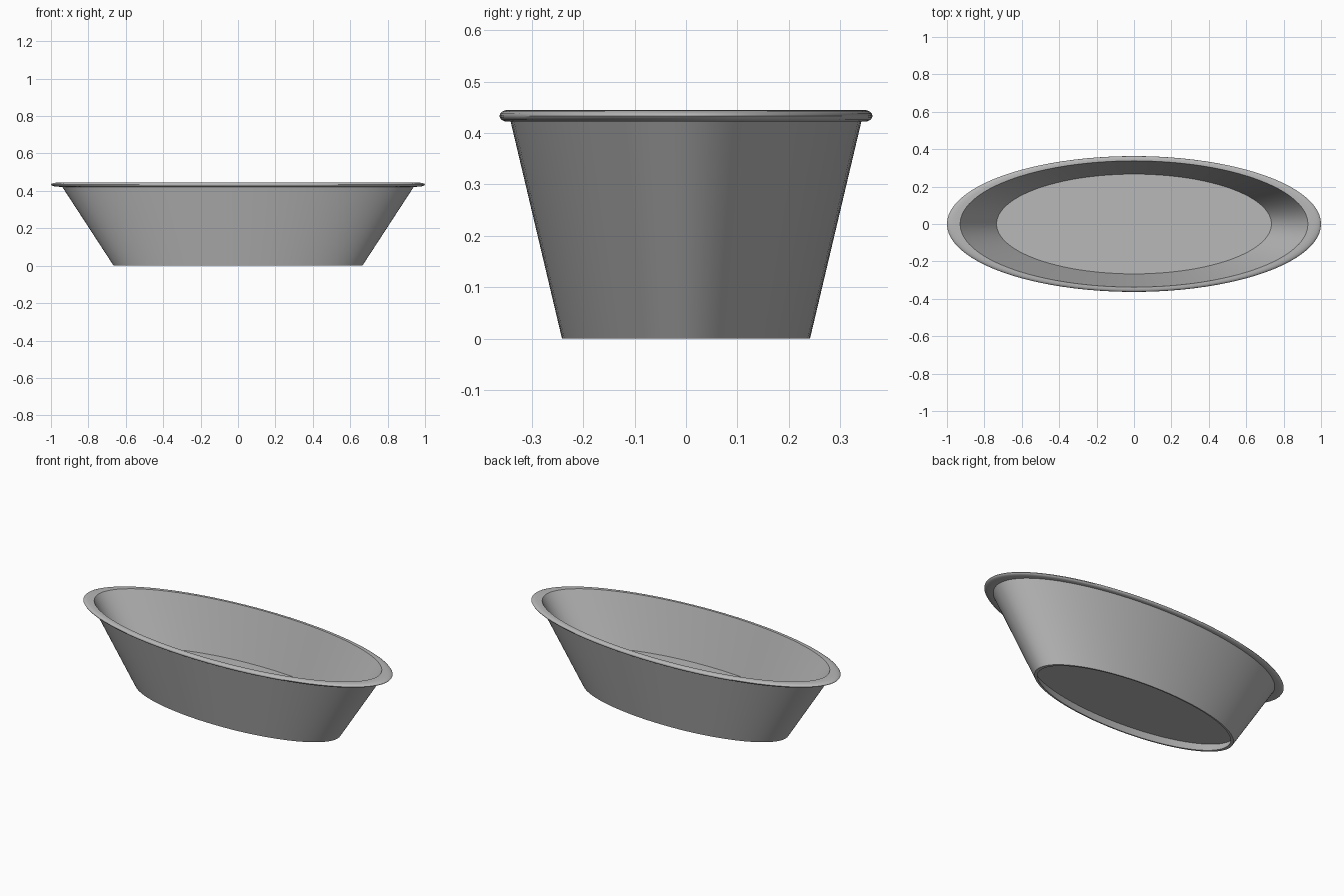
import bpy
import math

cube = bpy.data.objects.get("Cube")
if cube:
    bpy.data.objects.remove(cube, do_unlink=True)

SEGMENTS = 96
SQUASH = 0.363      # depth of the oval relative to its width

grey = bpy.data.materials.new("plain grey")
grey.use_nodes = True
colour = (0.48, 0.48, 0.48, 1)
grey.diffuse_color = colour
grey.node_tree.nodes["Principled BSDF"].inputs["Base Color"].default_value = colour


def oval_lathe(name, profile, closed=False):
    """Turn a (radius, height) profile into an oval body; open ends get caps."""
    verts, faces = [], []
    for r, z in profile:
        for i in range(SEGMENTS):
            a = math.tau * i / SEGMENTS
            verts.append((r * math.cos(a), r * SQUASH * math.sin(a), z))
    n = len(profile)
    for k in range(n if closed else n - 1):
        low, high = k * SEGMENTS, (k + 1) % n * SEGMENTS
        for i in range(SEGMENTS):
            j = (i + 1) % SEGMENTS
            faces.append((low + i, low + j, high + j, high + i))
    if not closed:
        faces.append(tuple(reversed(range(SEGMENTS))))
        faces.append(tuple(range((n - 1) * SEGMENTS, n * SEGMENTS)))
    mesh = bpy.data.meshes.new(name)
    mesh.from_pydata(verts, [], faces)
    mesh.materials.append(grey)
    obj = bpy.data.objects.new(name, mesh)
    bpy.context.collection.objects.link(obj)
    bpy.ops.object.select_all(action="DESELECT")
    obj.select_set(True)
    bpy.context.view_layer.objects.active = obj
    bpy.ops.object.shade_smooth_by_angle(angle=math.radians(35))
    return obj


# Rolled lip: a half round from the underside to the top
lip = []
for i in range(9):
    a = math.radians(-90 + 180 * i / 8)
    lip.append((0.955 + 0.045 * math.cos(a), 0.4335 + 0.0115 * math.sin(a)))

# Tub: recessed underside, foot edge, sloping wall, lip, inner wall, floor
tub_profile = [(0.675, 0.05), (0.645, 0.0), (0.665, 0.0), (0.94, 0.422)]
tub_profile += lip
tub_profile += [(0.93, 0.445), (0.735, 0.145)]
oval_lathe("oval_tub", tub_profile)
